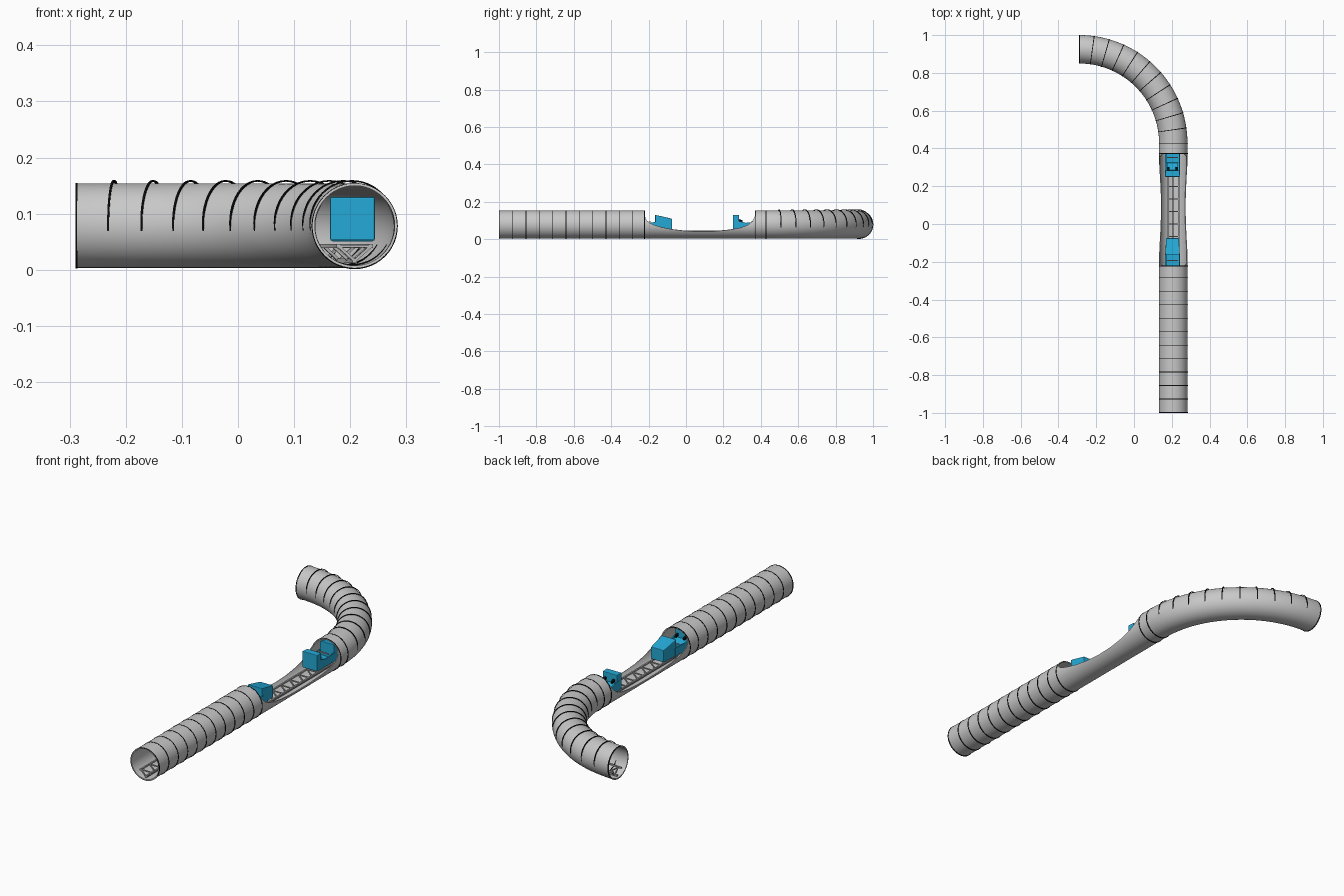
import bpy, bmesh, math
from mathutils import Vector

if "Cube" in bpy.data.objects:
    bpy.data.objects.remove(bpy.data.objects["Cube"])

def mat(name, c):
    m = bpy.data.materials.new(name)
    m.diffuse_color = (*c, 1)
    m.use_nodes = True
    m.node_tree.nodes["Principled BSDF"].inputs["Base Color"].default_value = m.diffuse_color
    return m

GREY = mat("tube grey", (0.58, 0.58, 0.58))
STEEL = mat("track grey", (0.50, 0.50, 0.50))
BLACK = mat("black", (0.004, 0.004, 0.004))
BLUE = mat("car blue", (0.018, 0.40, 0.68))

X0, ZC, R, WALL = 0.208, 0.0785, 0.0752, 0.004
BEND_Y, BEND_R = 0.427, 0.498
END = BEND_Y + BEND_R * math.pi / 2
SEG = 48

def at(s, u, z):
    """Point on the route: s along it, u to its right, z up."""
    if s <= BEND_Y:
        return Vector((X0 + u, s, z))
    a = (s - BEND_Y) / BEND_R
    r = BEND_R + u
    return Vector((X0 - BEND_R + r * math.cos(a), BEND_Y + r * math.sin(a), z))

def finish(bm, name, material, smooth=True):
    bmesh.ops.remove_doubles(bm, verts=bm.verts, dist=1e-6)
    bmesh.ops.recalc_face_normals(bm, faces=bm.faces)
    me = bpy.data.meshes.new(name)
    bm.to_mesh(me)
    bm.free()
    me.materials.append(material)
    ob = bpy.data.objects.new(name, me)
    bpy.context.collection.objects.link(ob)
    if smooth:
        bpy.ops.object.select_all(action='DESELECT')
        ob.select_set(True)
        bpy.context.view_layer.objects.active = ob
        bpy.ops.object.shade_smooth_by_angle(angle=math.radians(35))
    return ob

def loft(bm, loops, closed_ends=True):
    """Skin a list of equal closed loops."""
    rows = [[bm.verts.new(p) for p in lp] for lp in loops]
    n = len(rows[0])
    for a, b in zip(rows, rows[1:]):
        for i in range(n):
            j = (i + 1) % n
            bm.faces.new((a[i], a[j], b[j], b[i]))
    if closed_ends:
        bm.faces.new(rows[0])
        bm.faces.new(rows[-1])

def shell(bm, stations, r_out, r_in, zc=ZC):
    """Thin tube wall; each station is (s, half angle measured from the bottom)."""
    loops = []
    for s, half in stations:
        angs = [-half + 2 * half * i / SEG for i in range(SEG + 1)]
        arc = lambda r, aa: [at(s, r * math.sin(a), zc - r * math.cos(a)) for a in aa]
        loops.append((arc(r_out, angs), arc(r_in, angs)))
    for (o1, i1), (o2, i2) in zip(loops, loops[1:]):
        for k in range(SEG):
            for q in ((o1[k], o1[k+1], o2[k+1], o2[k]), (i1[k], i2[k], i2[k+1], i1[k+1])):
                bm.faces.new([bm.verts.new(p) for p in q])
        if min(stations[0][1], stations[-1][1]) < 3.14:
            for k in (0, SEG):
                bm.faces.new([bm.verts.new(p) for p in (o1[k], o2[k], i2[k], i1[k])])
    for o, i in (loops[0], loops[-1]):
        for k in range(SEG):
            bm.faces.new([bm.verts.new(p) for p in (o[k], o[k+1], i[k+1], i[k])])

# Closed tubes: straight entry, and exit with the quarter bend
bm = bmesh.new()
shell(bm, [(-1, math.pi), (-0.22, math.pi)], R, R - WALL)
finish(bm, "entry_tube", GREY)
bm = bmesh.new()
shell(bm, [(0.37, math.pi)] + [(BEND_Y + (END - BEND_Y) * i / 32, math.pi) for i in range(33)], R, R - WALL)
finish(bm, "bend_tube", GREY)

# Open trough between them, with a curved rim
RIM = [(-.22, .125), (-.212, .103), (-.195, .088), (-.17, .076), (-.13, .064), (-.07, .052),
       (0, .044), (.08, .041), (.16, .043), (.23, .050), (.29, .061), (.33, .076), (.355, .096), (.37, .125)]
bm = bmesh.new()
shell(bm, [(y, math.acos((ZC - z) / R)) for y, z in RIM], R, R - WALL)
finish(bm, "open_trough", GREY)

# Black joint rings
STEP = 0.0713
bm = bmesh.new()
for s in [-0.998 + STEP * i for i in range(11)] + [-0.222, 0.373, BEND_Y]:
    shell(bm, [(s - .002, math.pi), (s + .002, math.pi)], 0.0768, R - .001, 0.0778)
finish(bm, "straight_rings", BLACK)
bm = bmesh.new()
for i in range(1, 11):
    s = BEND_Y + STEP * i
    shell(bm, [(s - .002, math.pi), (s + .002, math.pi)], 0.0762, 0.0735, ZC + .005)
shell(bm, [(END - .004, math.pi), (END, math.pi)], 0.0765, R - .001)
finish(bm, "bend_rings", BLACK)

# Track: two rails, a lower spine, rungs and V braces
def rail(name, u, z, h):
    ss = [-0.995, BEND_Y] + [BEND_Y + (END - .005 - BEND_Y) * i / 24 for i in range(1, 25)]
    bm = bmesh.new()
    loft(bm, [[at(s, u - h, z - h), at(s, u + h, z - h), at(s, u + h, z + h), at(s, u - h, z + h)] for s in ss])
    finish(bm, name, STEEL)

def bar(bm, a, b, h=.0025):
    d = (b - a).normalized()
    side = d.cross(Vector((0, 0, 1))).normalized()
    up = side.cross(d)
    loft(bm, [[p + side * h * i + up * h * j for i, j in ((-1, -1), (1, -1), (1, 1), (-1, 1))] for p in (a, b)])

rail("left_rail", -.029, .042, .0035)
rail("right_rail", .029, .042, .0035)
rail("track_spine", 0, .016, .004)
bm = bmesh.new()
s = -0.99
while s < END:
    bar(bm, at(s, -.029, .042), at(s, .029, .042))
    for u in (-.029, .029):
        bar(bm, at(s, u, .042), at(s, 0, .016))
    s += 0.066
finish(bm, "track_rungs", STEEL, False)

# Cars: blocks given as (y, half width, bottom, top) sections
def block(name, sections, material, y, u=0, bevel=.003):
    bm = bmesh.new()
    loft(bm, [[Vector((X0 - .004 + u + sx * w, y + dy, z)) for sx, z in ((-1, b), (1, b), (1, t), (-1, t))]
              for dy, w, b, t in sections])
    ob = finish(bm, name, material, False)
    if bevel:
        m = ob.modifiers.new("soft edges", 'BEVEL')
        m.width, m.segments = bevel, 2
    return ob

for tag, y in (("rear", -0.295), ("front", 0.25)):
    block(tag + "_car_back", [(0, .040, .052, .130), (.034, .037, .052, .130)], BLUE, y)
    block(tag + "_car_floor", [(.02, .036, .050, .066), (.15, .036, .050, .066)], BLUE, y, 0, 0)
    block(tag + "_car_seat", [(.034, .030, .060, .090), (.075, .030, .060, .080)], BLUE, y)
    for u in (-.036, .036):
        block(tag + "_car_side", [(.02, .003, .052, .100), (.07, .003, .052, .088), (.14, .003, .052, .092)],
              BLUE, y, u, 0)
    for u in (-.022, .022):
        block(tag + "_car_restraint", [(.034, .005, .096, .108), (.052, .005, .092, .102)], BLACK, y, u, .001)
    block(tag + "_car_nose", [(.130, .038, .052, .130), (.145, .038, .052, .127), (.220, .034, .052, .110)], BLUE, y)
    block(tag + "_car_lap_bar", [(.100, .030, .092, .097), (.105, .030, .092, .097)], STEEL, y, 0, 0)
